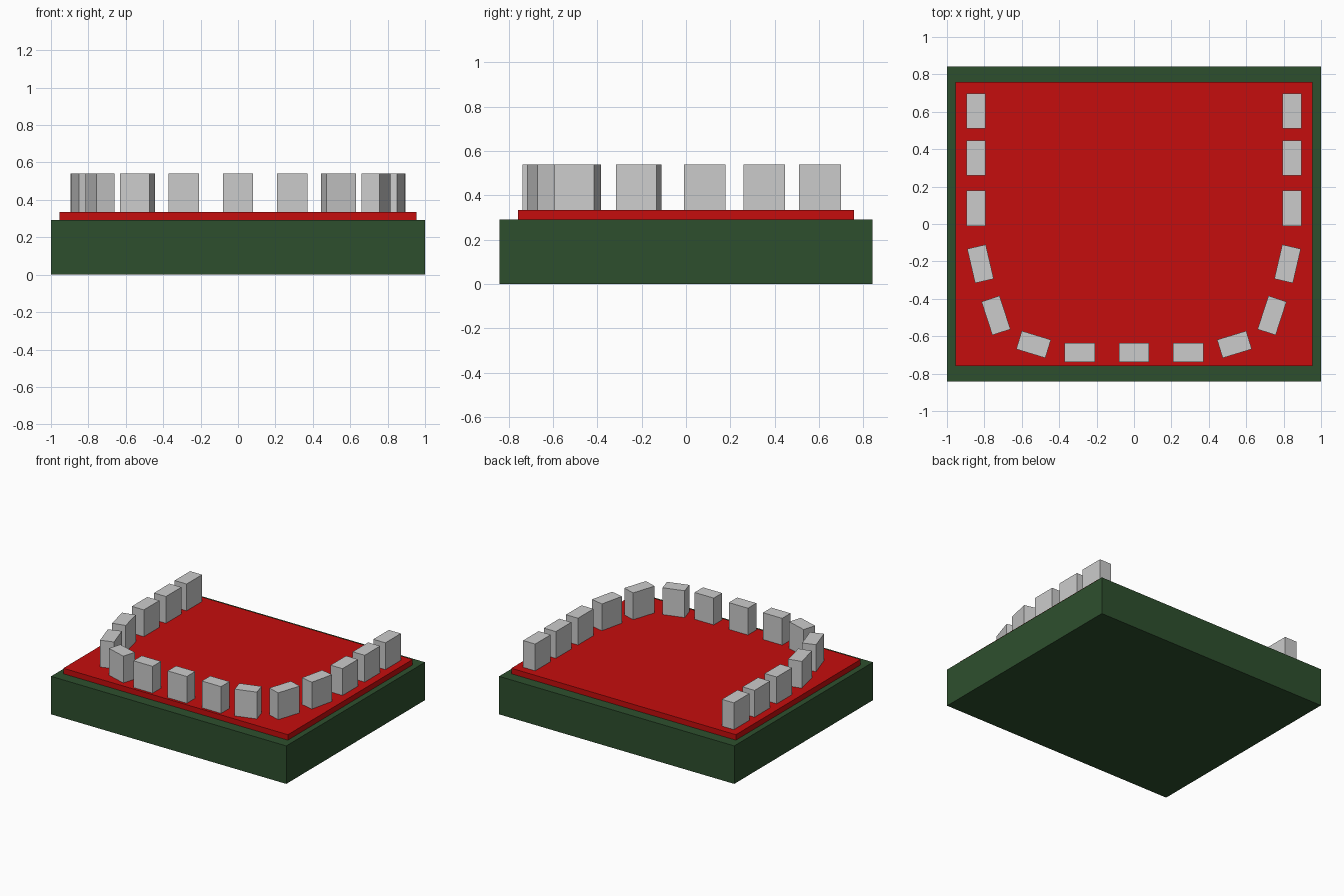
import bpy
import bmesh
from math import radians
from mathutils import Matrix

default = bpy.data.objects.get("Cube")
if default:
    bpy.data.objects.remove(default, do_unlink=True)


def material(name, rgb):
    mat = bpy.data.materials.new(name)
    mat.use_nodes = True
    mat.diffuse_color = (*rgb, 1)
    bsdf = mat.node_tree.nodes["Principled BSDF"]
    bsdf.inputs["Base Color"].default_value = (*rgb, 1)
    return mat


green = material("dark green", (0.027, 0.078, 0.027))
red = material("red", (0.56, 0.004, 0.004))
grey = material("light grey", (0.6, 0.6, 0.6))


def box(name, mat, size, x, y, bottom, top, turn=0):
    """Upright box centred on x, y, turned about z by degrees."""
    bm = bmesh.new()
    bmesh.ops.create_cube(bm, size=1)
    bmesh.ops.scale(bm, vec=(size[0], size[1], top - bottom), verts=bm.verts)
    bmesh.ops.rotate(bm, cent=(0, 0, 0), verts=bm.verts,
                     matrix=Matrix.Rotation(radians(turn), 3, 'Z'))
    mesh = bpy.data.meshes.new(name)
    bm.to_mesh(mesh)
    bm.free()
    mesh.materials.append(mat)
    obj = bpy.data.objects.new(name, mesh)
    obj.location = (x, y, (bottom + top) / 2)
    bpy.context.collection.objects.link(obj)
    return obj


BASE_TOP, FLOOR_TOP, BLOCK_TOP = 0.292, 0.334, 0.54

# Base slab and the raised floor on it
box("base", green, (2, 1.684), 0, 0, 0, BASE_TOP)
box("floor", red, (1.91, 1.516), 0, 0, BASE_TOP, FLOOR_TOP)

# Horseshoe of blocks: one half listed, mirrored to the other side
SIDE, FRONT = (0.102, 0.188), (0.163, 0.102)
half = [
    (SIDE, 0.845, 0.604, 0),
    (SIDE, 0.845, 0.353, 0),
    (SIDE, 0.845, 0.084, 0),
    (SIDE, 0.821, -0.213, -13),
    (SIDE, 0.738, -0.489, -18),
    (FRONT, 0.537, -0.644, 17),
    (FRONT, 0.291, -0.687, 0),
]
for side, label in ((1, "left"), (-1, "right")):
    for i, (size, x, y, turn) in enumerate(half, 1):
        box(f"{label}_block_{i}", grey, size, side * x, y,
            FLOOR_TOP, BLOCK_TOP, side * turn)
box("front_middle_block", grey, FRONT, 0, -0.687, FLOOR_TOP, BLOCK_TOP)
